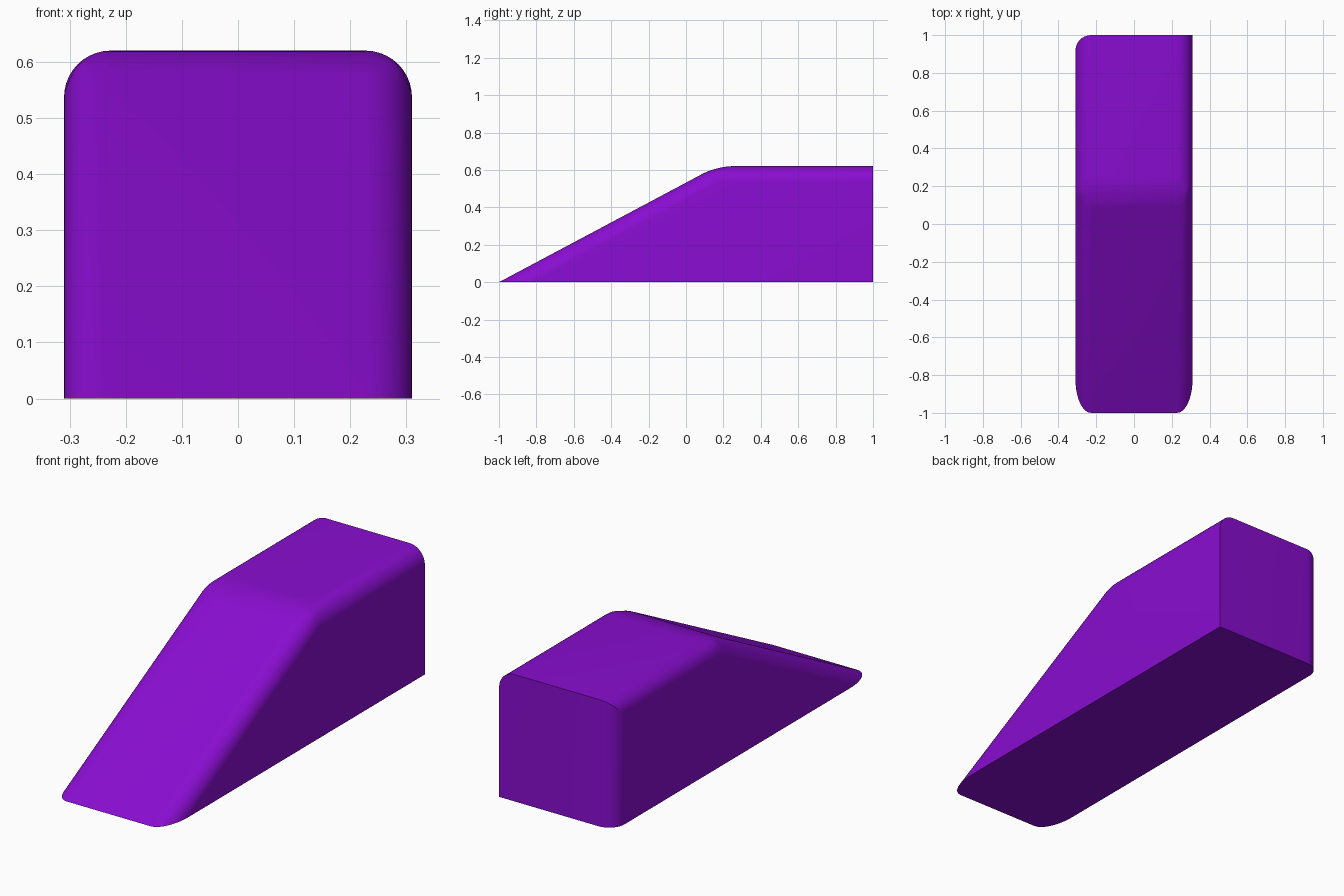
import bpy, bmesh

if "Cube" in bpy.data.objects:
    bpy.data.objects.remove(bpy.data.objects["Cube"])

W, H = 0.31, 0.62          # half width, height
CREST = 0.165              # y where the slope meets the flat top

# Wedge body: side profile extruded across x
bm = bmesh.new()
profile = [(-1, 0), (1, 0), (1, H), (CREST, H)]
face = bm.faces.new([bm.verts.new((-W, y, z)) for y, z in profile])
ext = bmesh.ops.extrude_face_region(bm, geom=[face])
bmesh.ops.translate(bm, vec=(2 * W, 0, 0),
                    verts=[v for v in ext["geom"] if isinstance(v, bmesh.types.BMVert)])
bmesh.ops.recalc_face_normals(bm, faces=bm.faces)


# Rounded edges: slope sides, top sides, crest and the back left upright
def is_rounded(edge):
    a, b = (v.co for v in edge.verts)
    mid = (a + b) / 2
    on_crest = abs(a.y - CREST) < 1e-4 or abs(b.y - CREST) < 1e-4
    back_left = mid.x < -0.3 and mid.y > 0.99
    return on_crest or back_left


bmesh.ops.bevel(bm, geom=[e for e in bm.edges if is_rounded(e)], offset=0.083,
                offset_type='OFFSET', segments=10, profile=0.5,
                affect='EDGES', clamp_overlap=True)
bmesh.ops.recalc_face_normals(bm, faces=bm.faces)

mesh = bpy.data.meshes.new("wedge_body")
bm.to_mesh(mesh)
bm.free()
body = bpy.data.objects.new("wedge_body", mesh)
bpy.context.collection.objects.link(body)

# Purple finish
mat = bpy.data.materials.new("purple")
mat.diffuse_color = (0.25, 0.004, 0.63, 1)
mat.use_nodes = True
mat.node_tree.nodes["Principled BSDF"].inputs["Base Color"].default_value = mat.diffuse_color
mesh.materials.append(mat)

bpy.context.view_layer.objects.active = body
body.select_set(True)
bpy.ops.object.shade_smooth_by_angle()
